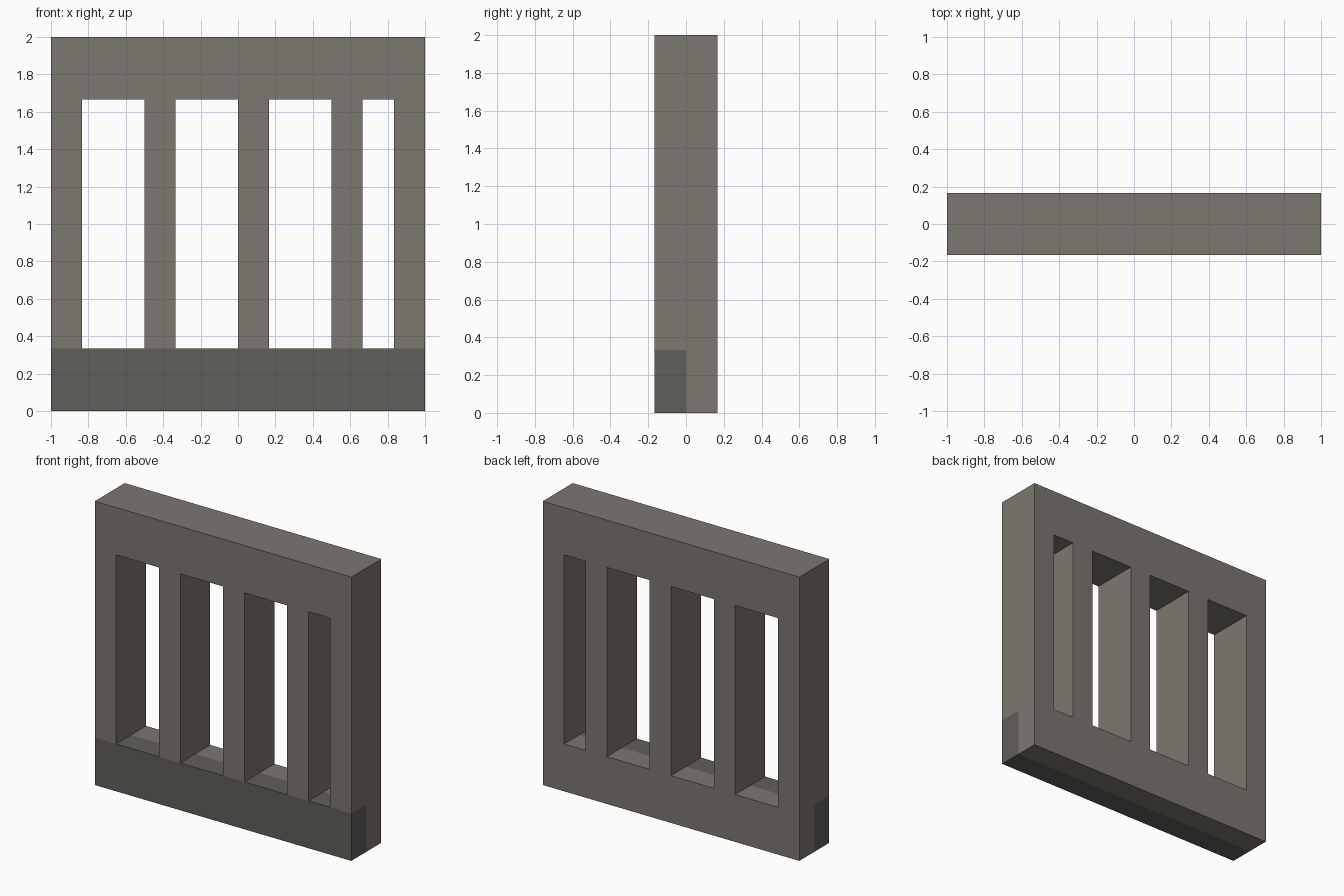
import bpy
import bmesh

if "Cube" in bpy.data.objects:
    bpy.data.objects.remove(bpy.data.objects["Cube"])

U = 1 / 6                                   # grid unit of the design
X = [-6, -5, -3, -2, 0, 1, 3, 4, 5, 6]      # post and opening edges, alternating
Y = [-1, 0, 1]                              # front half, back half
Z = [0, 2, 10, 12]                          # bottom rail, bars, top rail


def material(name, rgb):
    mat = bpy.data.materials.new(name)
    mat.diffuse_color = (*rgb, 1)
    mat.use_nodes = True
    mat.node_tree.nodes["Principled BSDF"].inputs["Base Color"].default_value = mat.diffuse_color
    return mat


def solid(c):
    """Rails are solid everywhere; between them only every other column is a bar."""
    i, j, k = c
    inside = 0 <= i < len(X) - 1 and 0 <= j < len(Y) - 1 and 0 <= k < len(Z) - 1
    return inside and (k != 1 or i % 2 == 0)


bm = bmesh.new()
axes = (X, Y, Z)
cells = [(i, j, k) for i in range(len(X) - 1)
         for j in range(len(Y) - 1) for k in range(len(Z) - 1)]

# Outer skin of the barred frame, one welded shell
for cell in filter(solid, cells):
    for a in range(3):
        for side in (0, 1):
            neighbour = list(cell)
            neighbour[a] += 2 * side - 1
            if solid(neighbour):
                continue
            b, c = (a + 1) % 3, (a + 2) % 3
            corners = []
            for u, v in ((0, 0), (1, 0), (1, 1), (0, 1)):
                p = [0, 0, 0]
                p[a] = axes[a][cell[a] + side] * U
                p[b] = axes[b][cell[b] + u] * U
                p[c] = axes[c][cell[c] + v] * U
                corners.append(bm.verts.new(p))
            face = bm.faces.new(corners if side else corners[::-1])
            # Dark sill along the front half of the bottom rail
            face.material_index = int(cell[1] == 0 and cell[2] == 0)

bmesh.ops.remove_doubles(bm, verts=bm.verts[:], dist=1e-4)

mesh = bpy.data.meshes.new("barred_frame")
bm.to_mesh(mesh)
bm.free()
mesh.materials.append(material("light_stone", (0.202, 0.184, 0.162)))
mesh.materials.append(material("dark_stone", (0.117, 0.114, 0.102)))
frame = bpy.data.objects.new("barred_frame", mesh)
bpy.context.collection.objects.link(frame)
